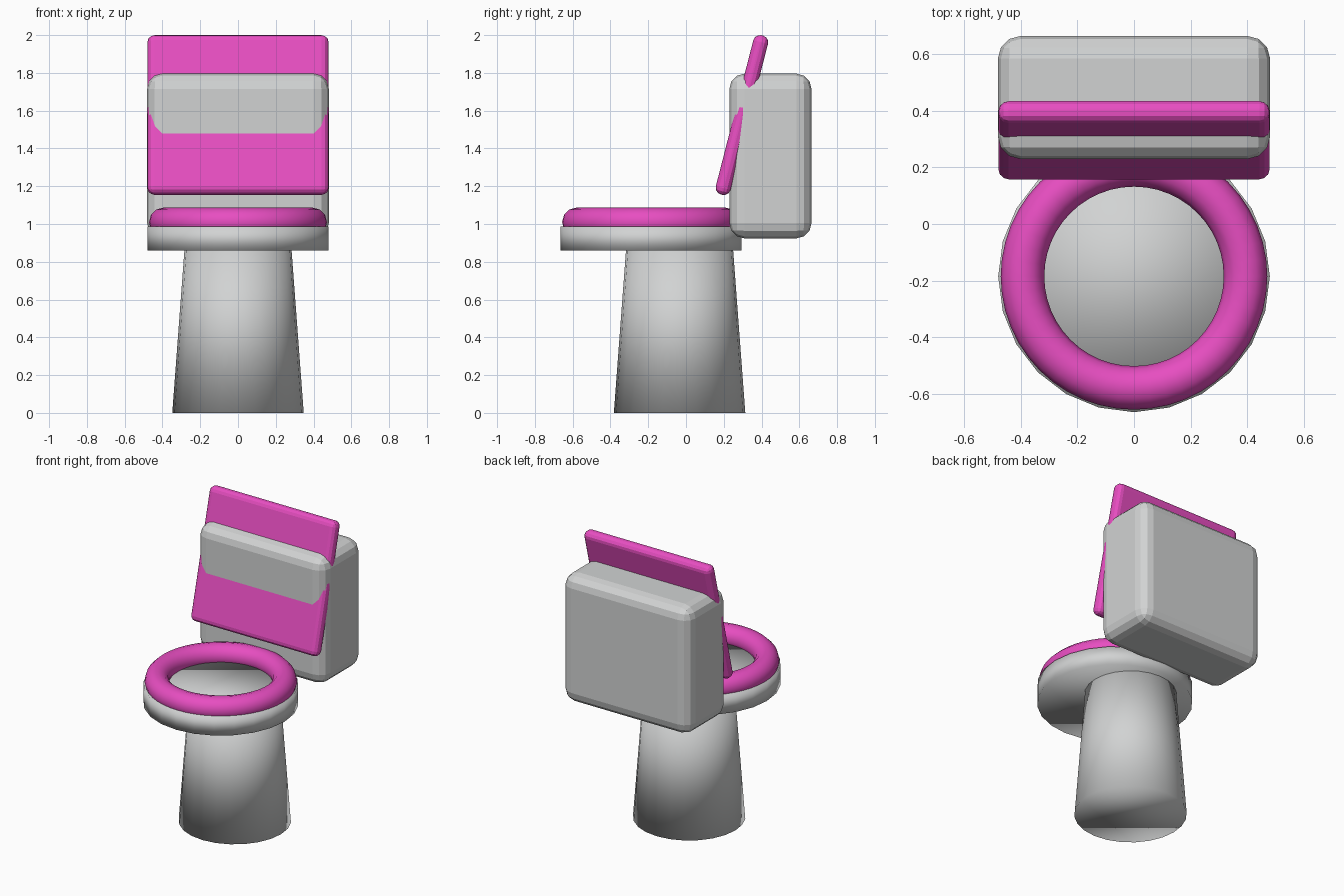
import bpy
import math

default = bpy.data.objects.get("Cube")
if default:
    bpy.data.objects.remove(default, do_unlink=True)


def make_material(name, rgb):
    mat = bpy.data.materials.new(name)
    mat.use_nodes = True
    colour = (*rgb, 1)
    mat.diffuse_color = colour
    mat.node_tree.nodes["Principled BSDF"].inputs["Base Color"].default_value = colour
    return mat


GREY = make_material("light grey ceramic", (0.64, 0.65, 0.65))
PINK = make_material("bright pink plastic", (0.9, 0.085, 0.6))


def finish(name, mat, smooth):
    obj = bpy.context.active_object
    obj.name = name
    obj.data.materials.append(mat)
    if smooth:
        bpy.ops.object.shade_smooth()
    return obj


def drum(name, mat, y, bottom, top, r_bottom, r_top):
    bpy.ops.mesh.primitive_cone_add(
        vertices=24, radius1=r_bottom, radius2=r_top, depth=top - bottom,
        location=(0, y, (bottom + top) / 2))
    return finish(name, mat, True)


def rounded_box(name, mat, size, location, bevel, tilt=0):
    bpy.ops.mesh.primitive_cube_add(size=1, location=location)
    obj = finish(name, mat, False)
    obj.scale = size
    bpy.ops.object.transform_apply(location=False, rotation=False, scale=True)
    obj.rotation_euler.x = tilt
    mod = obj.modifiers.new("rounded edges", "BEVEL")
    mod.width = bevel
    mod.segments = 3
    mod.limit_method = "ANGLE"
    return obj


# Tapered pedestal and the wide rim on top of it
drum("pedestal", GREY, -0.034, 0, 0.87, 0.348, 0.283)
drum("rim", GREY, -0.185, 0.86, 0.987, 0.48, 0.48)

# Ring seat resting on the rim
bpy.ops.mesh.primitive_torus_add(
    major_segments=48, minor_segments=12, major_radius=0.394,
    minor_radius=0.077, location=(0, -0.185, 1.01))
finish("seat", PINK, True)

# Water tank and the raised lid leaning into it
rounded_box("tank", GREY, (0.962, 0.435, 0.872), (0, 0.447, 1.36), 0.08)
rounded_box("lid", PINK, (0.958, 0.08, 0.87), (0, 0.296, 1.577), 0.036,
            tilt=-math.radians(14.4))
